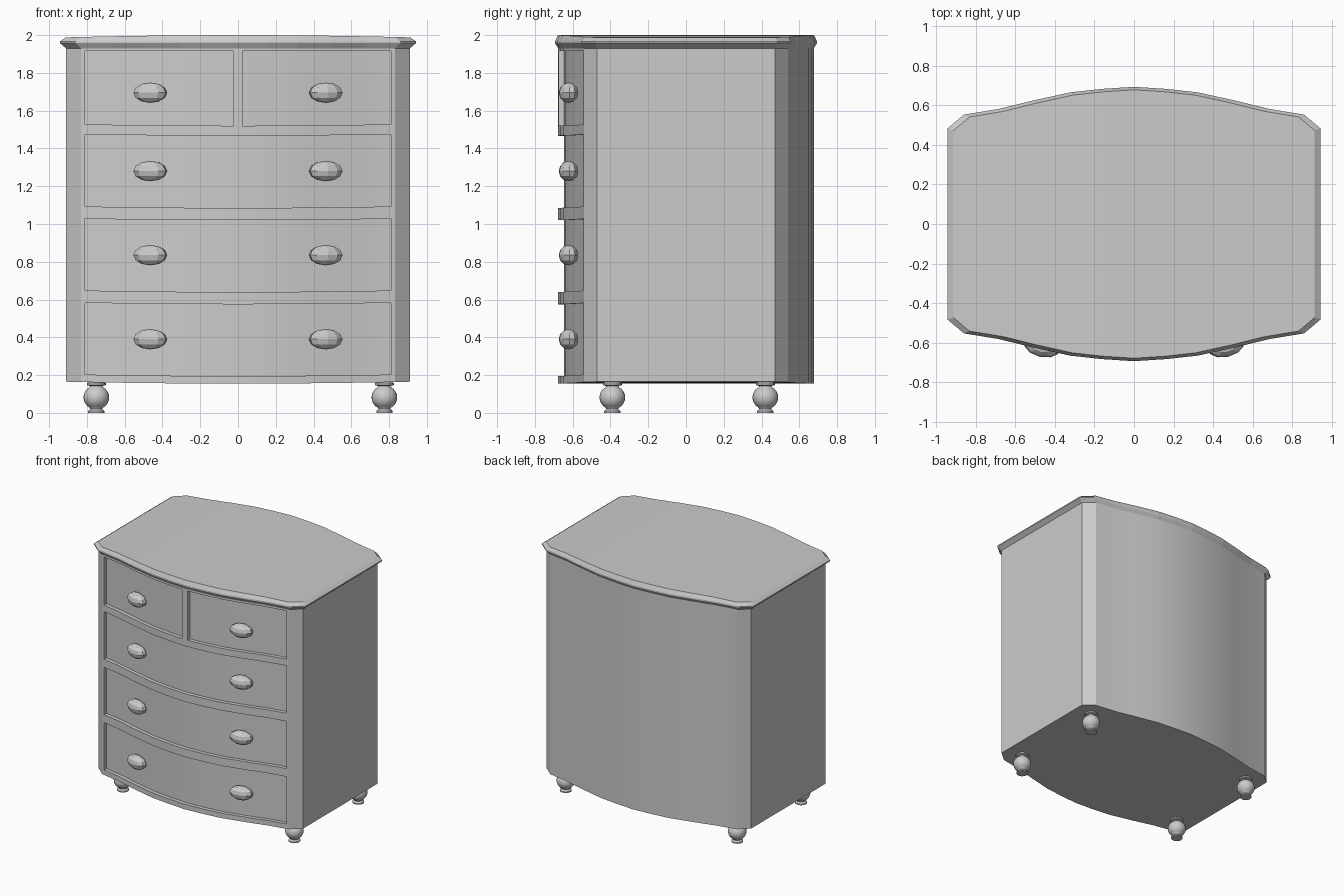
import bpy, bmesh, math

if "Cube" in bpy.data.objects:
    bpy.data.objects.remove(bpy.data.objects["Cube"])

# half of the bowed plan outline: (x, depth), mirrored left/right and front/back
HALF = [(0, 0.677), (0.155, 0.667), (0.31, 0.65), (0.49, 0.61), (0.66, 0.568), (0.83, 0.54), (0.91, 0.472)]
BOW = [(-x, y) for x, y in HALF[:0:-1]] + HALF


def crown(x):
    return 0.01 * (1 - min(1, abs(x) / 0.91) ** 2)


def depth(x):
    for (x0, y0), (x1, y1) in zip(BOW, BOW[1:]):
        if x0 <= x <= x1:
            return y0 + (y1 - y0) * (x - x0) / (x1 - x0)


def finish(name, bm, smooth=None):
    bmesh.ops.recalc_face_normals(bm, faces=bm.faces)
    me = bpy.data.meshes.new(name)
    bm.to_mesh(me)
    bm.free()
    ob = bpy.data.objects.new(name, me)
    bpy.context.collection.objects.link(ob)
    if smooth:
        shade(ob, smooth)
    return ob


def shade(ob, angle):
    bpy.ops.object.select_all(action='DESELECT')
    ob.select_set(True)
    bpy.context.view_layer.objects.active = ob
    bpy.ops.object.shade_smooth_by_angle(angle=math.radians(angle))


def loft(name, layers, smooth=None):
    """Stack layers of (front points, back points), capped with strips of quads."""
    bm = bmesh.new()
    rings, n = [], len(layers[0][0])
    for front, back in layers:
        rings.append([bm.verts.new(p) for p in front + back[::-1]])
    for a, b in zip(rings, rings[1:]):
        for i in range(2 * n):
            j = (i + 1) % (2 * n)
            bm.faces.new((a[i], a[j], b[j], b[i]))
    for r in (rings[0], rings[-1]):
        for i in range(n - 1):
            bm.faces.new((r[i], r[i + 1], r[2 * n - 2 - i], r[2 * n - 1 - i]))
    return finish(name, bm, smooth)


def plan(z, arch=0, grow=0):
    """Body outline at height z, arched by the crown and grown outwards."""
    s, t = 1 + grow / 0.91, 1 + grow / 2 / 0.677
    return tuple([(x * s, k * y * t, z + arch * crown(x)) for x, y in BOW] for k in (-1, 1))


# carcass
body = loft("carcass", [plan(0.165, -1), plan(1.94)])

# drawer recesses that follow the bowed front
rows = [(0.205, 0.585, 1), (0.65, 1.03, 1), (1.095, 1.477, 1), (1.53, 1.915, 2)]
for z0, z1, count in rows:
    spans = [(-0.81, 0.81)] if count == 1 else [(-0.81, -0.025), (0.025, 0.81)]
    for xa, xb in spans:
        xs = [xa] + [x for x, _ in BOW if xa < x < xb] + [xb]
        layers = []
        for z in (z0, z1):
            sag = 0 if z > 1.6 else 1
            layers.append(([(x, -0.9, z - sag * crown(x)) for x in xs],
                           [(x, 0.03 - depth(x), z - sag * crown(x)) for x in xs]))
        cutter = loft("drawer_recess_cutter", layers)
        cutter.hide_render = True
        mod = body.modifiers.new("recess", 'BOOLEAN')
        mod.operation, mod.solver, mod.object = 'DIFFERENCE', 'EXACT', cutter
        bpy.context.view_layer.objects.active = body
        bpy.ops.object.modifier_apply(modifier=mod.name)
        bpy.data.objects.remove(cutter)
shade(body, 25)

# top slab with a bevelled edge
loft("top_slab", [plan(1.93), plan(1.957, 0, 0.032), plan(1.967, 0, 0.032), plan(1.988, 1.2, 0.002)])

# faceted knobs, turned to sit along the bow
for z in (0.39, 0.835, 1.28, 1.695):
    for side in (-1, 1):
        bpy.ops.mesh.primitive_uv_sphere_add(segments=10, ring_count=6, radius=1,
                                             location=(side * 0.465, -0.622, z),
                                             rotation=(0, 0, side * math.radians(13)))
        knob = bpy.context.object
        knob.name = "drawer_knob"
        knob.scale = (0.092, 0.05, 0.054)

# turned bun feet
profile = [(0, 0), (0.043, 0), (0.043, 0.01), (0.032, 0.021)]
profile += [(0.068 * math.cos(math.radians(a)), 0.082 + 0.064 * math.sin(math.radians(a)))
            for a in range(-60, 61, 15)]
profile += [(0.032, 0.142), (0.05, 0.147), (0.05, 0.157), (0.038, 0.165), (0.038, 0.18)]
for x in (-0.75, 0.775):
    for y in (-0.39, 0.42):
        bm = bmesh.new()
        vs = [bm.verts.new((r, 0, z)) for r, z in profile]
        es = [bm.edges.new(p) for p in zip(vs, vs[1:])]
        bmesh.ops.spin(bm, geom=vs + es, cent=(0, 0, 0), axis=(0, 0, 1),
                       angle=2 * math.pi, steps=24)
        bmesh.ops.remove_doubles(bm, verts=bm.verts, dist=1e-4)
        foot = finish("bun_foot", bm, 40)
        foot.location = (x, y, 0)
